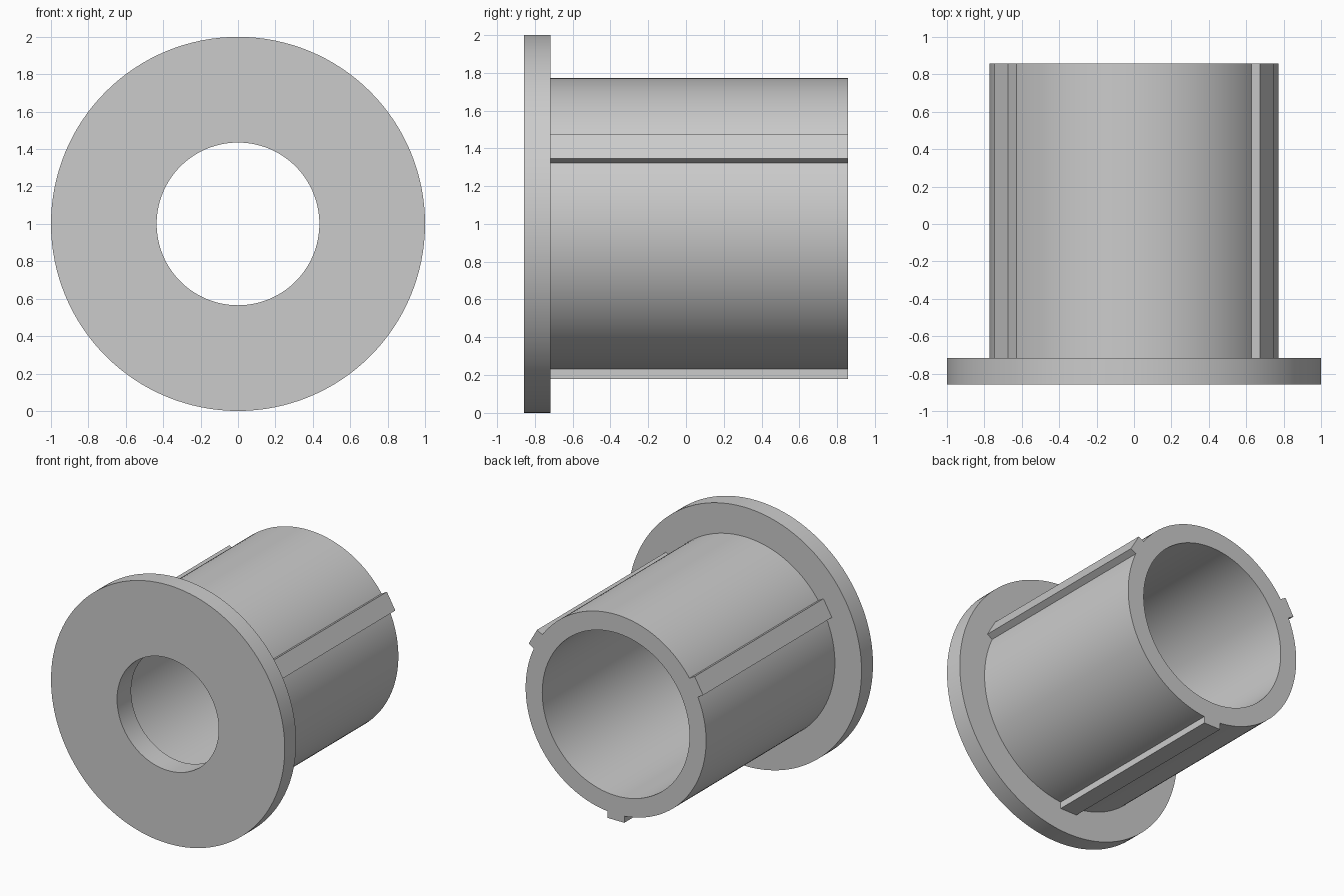
import bpy, bmesh, math
from mathutils import Matrix, Vector

cube = bpy.data.objects.get("Cube")
if cube:
    bpy.data.objects.remove(cube, do_unlink=True)

FRONT, BACK = -0.857, 0.857
FLANGE_BACK, FLOOR_BACK = -0.717, -0.685
TUBE_R, BORE_R, HOLE_R = 0.772, 0.63, 0.435
RIB_R, RIB_HALF = 0.82, 0.0725
SEGMENTS = 128
CENTRE = Vector((0, 0, 1))

grey = bpy.data.materials.new("plain grey")
grey.use_nodes = True
grey.diffuse_color = (0.6, 0.6, 0.6, 1)
grey.node_tree.nodes["Principled BSDF"].inputs["Base Color"].default_value = (0.6, 0.6, 0.6, 1)


def make_object(name, bm):
    bmesh.ops.recalc_face_normals(bm, faces=bm.faces)
    mesh = bpy.data.meshes.new(name)
    bm.to_mesh(mesh)
    bm.free()
    mesh.materials.append(grey)
    obj = bpy.data.objects.new(name, mesh)
    bpy.context.collection.objects.link(obj)
    return obj


# Flanged sleeve: one closed (radius, y) profile turned about the y axis
profile = [(HOLE_R, FRONT), (1, FRONT), (1, FLANGE_BACK), (TUBE_R, FLANGE_BACK),
           (TUBE_R, BACK), (BORE_R, BACK), (BORE_R, FLOOR_BACK), (HOLE_R, FLOOR_BACK)]
bm = bmesh.new()
rings = []
for i in range(SEGMENTS):
    a = math.tau * i / SEGMENTS
    rings.append([bm.verts.new((r * math.cos(a), y, 1 + r * math.sin(a))) for r, y in profile])
for i, ring in enumerate(rings):
    after = rings[(i + 1) % SEGMENTS]
    for j in range(len(profile)):
        k = (j + 1) % len(profile)
        bm.faces.new((ring[j], ring[k], after[k], after[j]))
sleeve = make_object("flanged_sleeve", bm)

# Three lengthwise ribs, evenly spaced and joined to the sleeve
inner = 0.70
start = FLANGE_BACK - 0.05
for n, angle in enumerate((30, 150, 270)):
    bm = bmesh.new()
    place = (Matrix.Translation(CENTRE)
             @ Matrix.Rotation(-math.radians(angle), 4, 'Y')
             @ Matrix.Translation(((inner + RIB_R) / 2, (start + BACK) / 2, 0))
             @ Matrix.Diagonal((RIB_R - inner, BACK - start, 2 * RIB_HALF, 1)))
    bmesh.ops.create_cube(bm, size=1, matrix=place)
    rib = make_object(f"rib_{n + 1}", bm)
    bpy.context.view_layer.objects.active = sleeve
    union = sleeve.modifiers.new("join rib", 'BOOLEAN')
    union.operation = 'UNION'
    union.solver = 'EXACT'
    union.object = rib
    bpy.ops.object.modifier_apply(modifier=union.name)
    bpy.data.objects.remove(rib, do_unlink=True)

# Smooth round walls with crisp rims
bpy.ops.object.select_all(action='DESELECT')
sleeve.select_set(True)
bpy.context.view_layer.objects.active = sleeve
bpy.ops.object.shade_smooth_by_angle(angle=math.radians(30))
